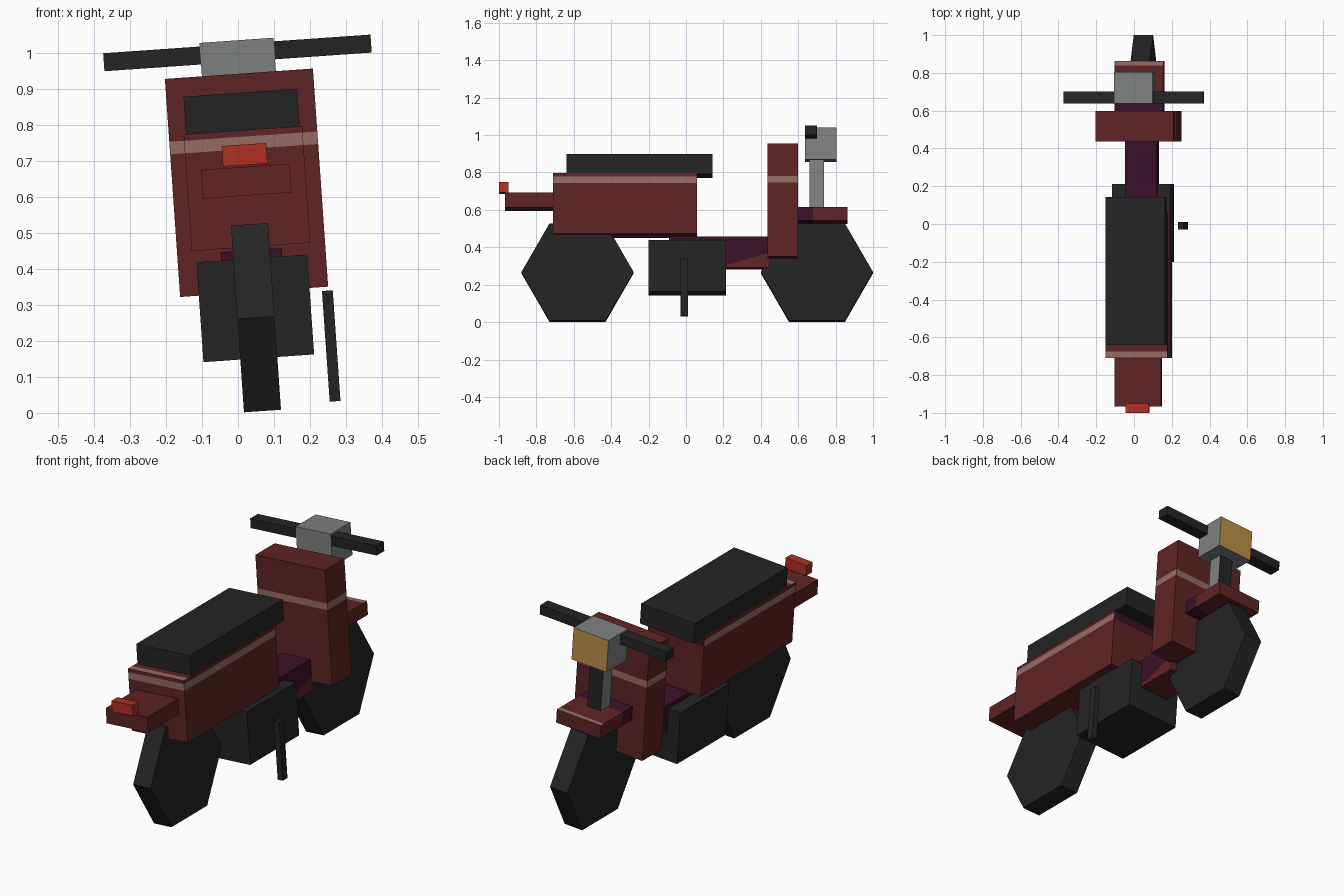
import bpy, bmesh, math
from mathutils import Matrix, Vector

cube = bpy.data.objects.get("Cube")
if cube:
    bpy.data.objects.remove(cube, do_unlink=True)


def material(name, rgb):
    lin = [((c / 255 + 0.055) / 1.055) ** 2.4 for c in rgb]
    m = bpy.data.materials.new(name)
    m.use_nodes = True
    m.diffuse_color = (*lin, 1)
    bsdf = m.node_tree.nodes["Principled BSDF"]
    bsdf.inputs["Base Color"].default_value = (*lin, 1)
    bsdf.inputs["Roughness"].default_value = 0.8
    return m


RED = material("dark red paint", (95, 36, 36))
BLACK = material("black rubber", (36, 36, 36))
GREY = material("grey metal", (127, 129, 129))
STRIPE = material("pale stripe", (150, 107, 101))
TAIL = material("bright red lamp", (175, 48, 36))
PURPLE = material("deep purple", (58, 17, 40))
YELLOW = material("amber lamp", (190, 145, 72))

# The whole scooter leans sideways on its stand
LEAN = Matrix.Translation((0.068, 0, 0.005)) @ Matrix.Rotation(math.radians(-4), 4, 'Y')


def finish(name, bm, mats):
    me = bpy.data.meshes.new(name)
    bm.normal_update()
    bm.to_mesh(me)
    bm.free()
    for m in mats:
        me.materials.append(m)
    ob = bpy.data.objects.new(name, me)
    bpy.context.collection.objects.link(ob)
    ob.matrix_world = LEAN
    return ob


def box(name, half, y, z, mats, x=0, cuts=(), rule=None):
    """Box of given half width; cuts are (point, normal) planes, rule picks a face's material."""
    bm = bmesh.new()
    size = (2 * half, y[1] - y[0], z[1] - z[0])
    mid = Vector((x, sum(y) / 2, sum(z) / 2))
    bmesh.ops.create_cube(bm, size=1, matrix=Matrix.Translation(mid) @ Matrix.Diagonal((*size, 1)))
    for co, no in cuts:
        bmesh.ops.bisect_plane(bm, geom=bm.verts[:] + bm.edges[:] + bm.faces[:],
                               plane_co=co, plane_no=no)
    bm.normal_update()
    if rule:
        for f in bm.faces:
            f.material_index = rule(f.calc_center_median(), f.normal)
    return finish(name, bm, mats)


def wheel(name, y):
    bm = bmesh.new()
    place = Matrix.Translation((0, y, 0.26)) @ Matrix.Rotation(math.pi / 2, 4, 'Y') \
        @ Matrix.Rotation(math.pi / 2, 4, 'Z')
    bmesh.ops.create_cone(bm, cap_ends=True, segments=6, radius1=0.3, radius2=0.3,
                          depth=0.103, matrix=place)
    # Turn the hexagon so that a flat side rests on the ground
    if max(abs(v.co.y - y) for v in bm.verts) < 0.29:
        bmesh.ops.rotate(bm, verts=bm.verts, cent=(0, y, 0.26),
                         matrix=Matrix.Rotation(math.pi / 6, 3, 'X'))
    return finish(name, bm, [BLACK])


def level(z):
    return ((0, 0, z), (0, 0, 1))


def across(y):
    return ((0, y, 0), (0, 1, 0))


BAND = (0.729, 0.764)


def in_band(c):
    return BAND[0] < c.z < BAND[1]


wheel("rear_wheel", -0.58)
wheel("front_wheel", 0.7)

# Engine and stand
box("engine_block", 0.154, (-0.2, 0.213), (0.147, 0.425), [BLACK])
box("kickstand", 0.015, (-0.03, 0.01), (0.013, 0.321), [BLACK], x=0.203)

# Footboard, with a red wedge under the purple top
wedge = Vector((0, 0.21, 0.292))
slope = Vector((0, -0.3, 1)).normalized()
box("footboard", 0.085, (-0.09, 0.45), (0.283, 0.448), [PURPLE, RED],
    cuts=[(wedge, slope)],
    rule=lambda c, n: int((c - wedge).dot(slope) < 0 or n.z < -0.9))

# Rear body with stripe, rear fender, lamp and seat
def body_rule(c, n):
    if n.y > 0.9:
        return 2 if c.z > BAND[0] else 0
    if n.z > 0.9:
        return int(c.y < -0.674)
    return int(in_band(c))


box("rear_body", 0.165, (-0.71, 0.06), (0.457, 0.782), [RED, STRIPE, PURPLE],
    cuts=[level(BAND[0]), level(BAND[1]), across(-0.674)], rule=body_rule)
box("rear_fender", 0.123, (-0.967, -0.69), (0.6, 0.68), [RED])
box("tail_lamp", 0.062, (-1, -0.95), (0.685, 0.742), [TAIL])
box("seat", 0.158, (-0.64, 0.143), (0.778, 0.886), [BLACK])

# Leg shield with stripe
box("leg_shield", 0.206, (0.436, 0.598), (0.332, 0.939), [RED, STRIPE],
    cuts=[level(BAND[0]), level(BAND[1])],
    rule=lambda c, n: int(in_band(c) and abs(n.z) < 0.5))


# Front fender, shaded at the rear and striped at the tip
def fender_rule(c, n):
    if c.y < 0.68:
        return 2
    return int(n.z > 0.9 and c.y > 0.838)


box("front_fender", 0.13, (0.55, 0.864), (0.53, 0.602), [RED, STRIPE, PURPLE],
    cuts=[across(0.68), across(0.838)], rule=fender_rule)

# Steering column, headlamp and handlebars
box("steering_column", 0.04, (0.66, 0.737), (0.59, 0.87), [GREY, BLACK],
    rule=lambda c, n: int(n.y > 0.9))
box("headlamp", 0.103, (0.637, 0.805), (0.86, 1.032), [GREY, YELLOW],
    rule=lambda c, n: int(n.y > 0.9))
for side, sign in (("left", 1), ("right", -1)):
    box(side + "_handlebar", 0.136, (0.637, 0.701), (0.972, 1.022), [BLACK], x=sign * 0.236)
